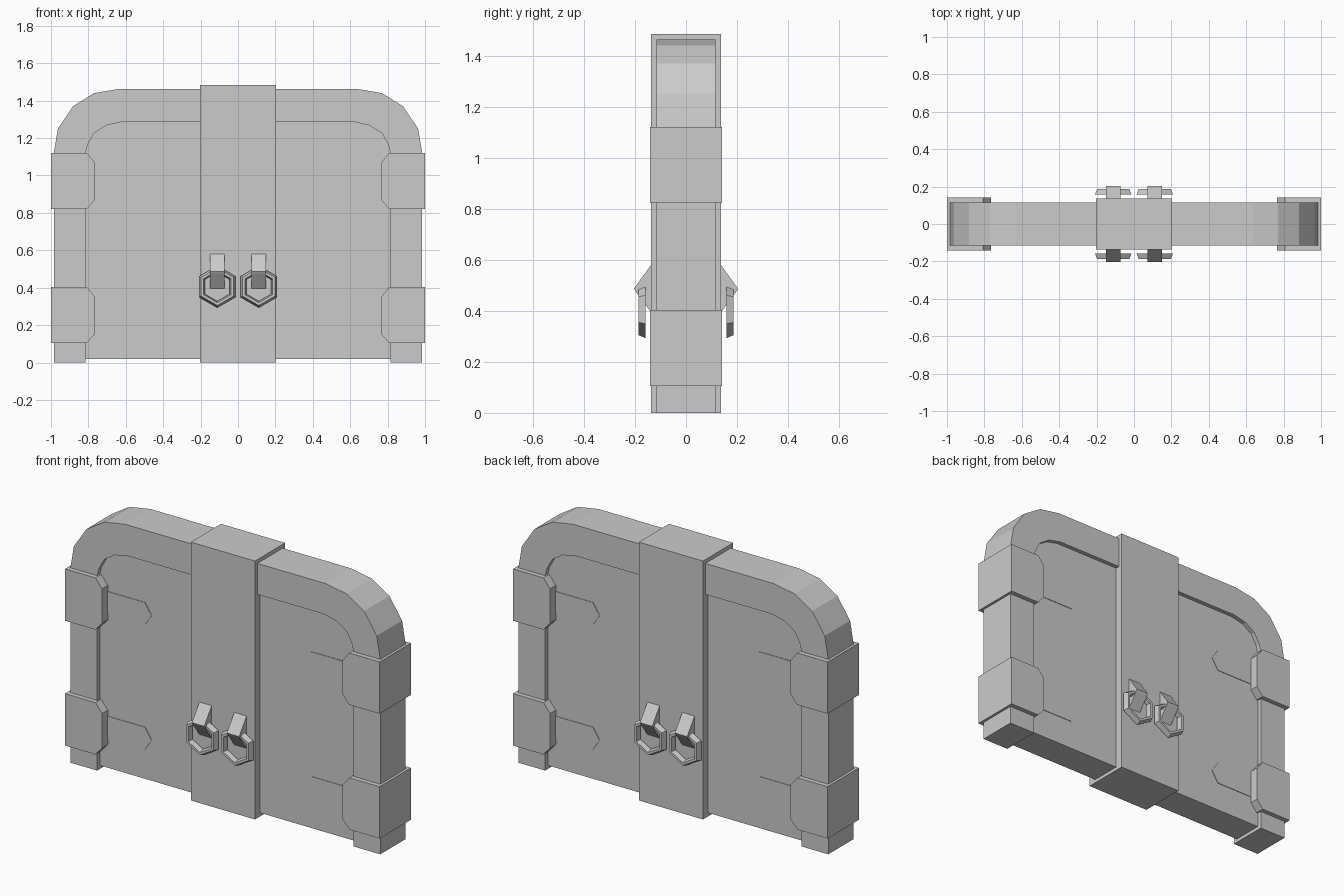
import bpy, bmesh
from math import sin, cos, pi

if "Cube" in bpy.data.objects:
    bpy.data.objects.remove(bpy.data.objects["Cube"])


def build(name, verts, faces):
    bm = bmesh.new()
    vs = [bm.verts.new(v) for v in verts]
    for f in faces:
        bm.faces.new([vs[i] for i in f])
    bmesh.ops.recalc_face_normals(bm, faces=bm.faces)
    me = bpy.data.meshes.new(name)
    bm.to_mesh(me)
    bm.free()
    ob = bpy.data.objects.new(name, me)
    bpy.context.collection.objects.link(ob)
    return ob


def prism(name, pts, a, b, place=lambda p, t: (p[0], t, p[1])):
    """Extrude a 2D outline from a to b (along y by default)."""
    n = len(pts)
    verts = [place(p, t) for t in (a, b) for p in pts]
    faces = [list(range(n)), list(range(n, 2 * n))]
    faces += [[i, (i + 1) % n, n + (i + 1) % n, n + i] for i in range(n)]
    return build(name, verts, faces)


def mirrored(pts):
    return pts + [(-x, z) for x, z in reversed(pts)]


# arched frame and recessed door panel
outer = [(.985, 0), (.985, 1.12), (.963, 1.25), (.882, 1.37), (.77, 1.44), (.636, 1.463)]
inner = [(.815, 0), (.815, 1.12), (.803, 1.166), (.77, 1.225), (.706, 1.267), (.626, 1.285)]
prism("arched_frame", mirrored(outer) + mirrored(inner)[::-1], -.115, .115)
panel = [(.815, .02)] + inner[1:]
prism("door_panel", mirrored(panel), -.09, .09)

# centre post
prism("centre_post", mirrored([(.204, 0), (.204, 1.485)]), -.137, .137)

# hinge brackets and pointed straps
for side in (-1, 1):
    for z in (.253, .97):
        bracket = [(1, -.148), (1, .15), (.807, .15), (.765, .098), (.765, -.1), (.807, -.148)]
        prism("hinge_bracket", [(side * x, z + h) for x, h in bracket], -.142, .142)
        strap = [(.78, -.064), (.78, .064), (.527, .064), (.485, 0), (.527, -.064)]
        prism("hinge_strap", [(side * x, z + h) for x, h in strap], -.093, .093)

# ring handles on both faces: wedge hanger and tapered hexagonal ring
section = [(.112, .158), (.1, .187), (.085, .187), (.077, .158)]
ring_faces = [[i * 4 + j, i * 4 + (j + 1) % 4,
               (i + 1) % 6 * 4 + (j + 1) % 4, (i + 1) % 6 * 4 + j]
              for i in range(6) for j in range(4)]
for face in (-1, 1):
    for cx in (-.111, .111):
        wedge = [(.13, .59), (.204, .487), (.197, .475), (.13, .385)]
        prism("ring_hanger", [(face * y, z) for y, z in wedge], cx - .039, cx + .039,
              lambda p, t: (t, p[0], p[1]))
        verts = [(cx + r * sin(i * pi / 3), face * y, .405 + r * cos(i * pi / 3))
                 for i in range(6) for r, y in section]
        build("handle_ring", verts, ring_faces)
